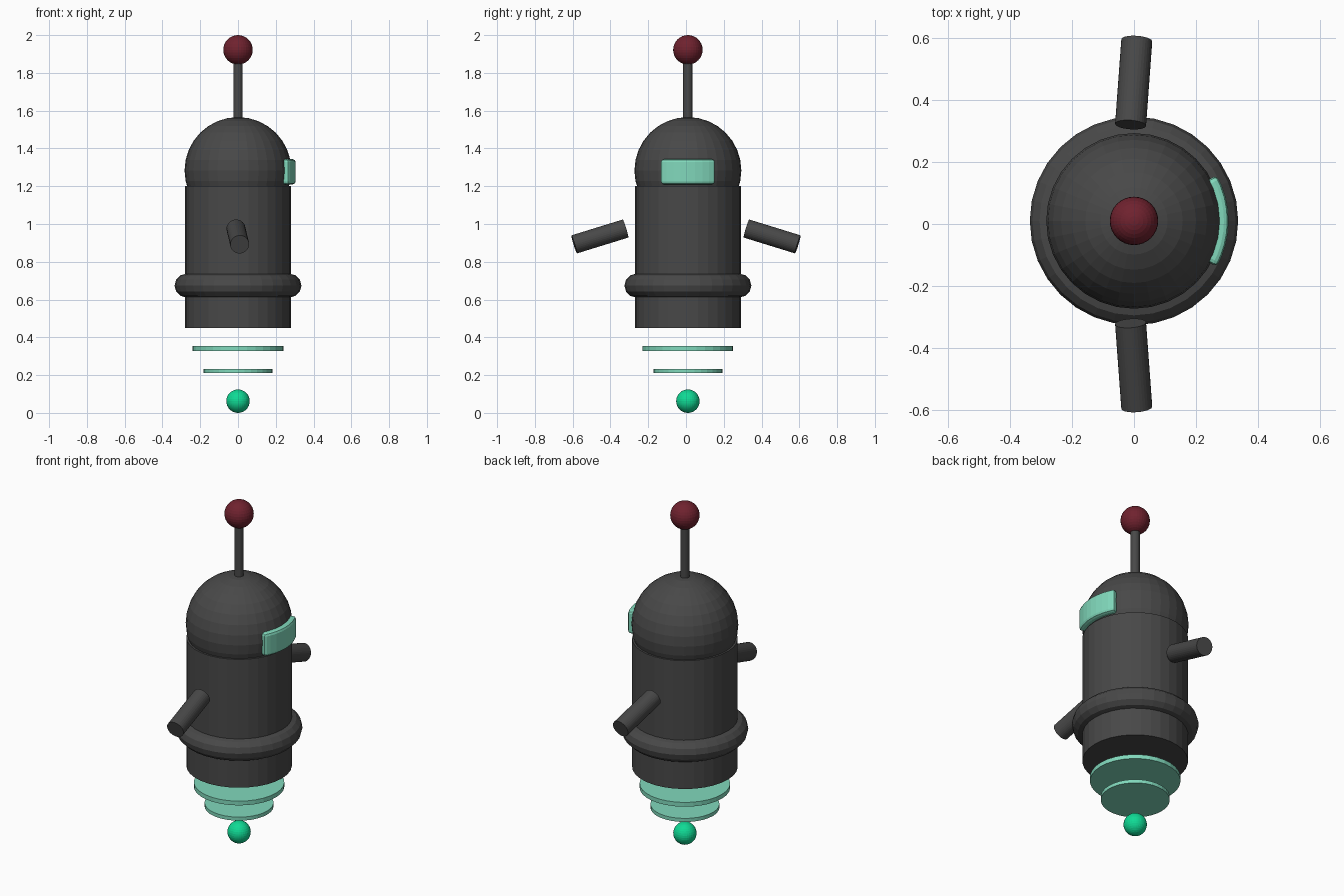
import bpy
import bmesh
import math
from mathutils import Vector

if "Cube" in bpy.data.objects:
    bpy.data.objects.remove(bpy.data.objects["Cube"])

CY = 0.01  # body axis offset in y


def material(name, rgb):
    mat = bpy.data.materials.new(name)
    mat.use_nodes = True
    color = (*rgb, 1)
    mat.diffuse_color = color
    mat.node_tree.nodes["Principled BSDF"].inputs["Base Color"].default_value = color
    return mat


GREY = material("dark grey", (0.065, 0.065, 0.065))
MINT = material("mint", (0.22, 0.69, 0.50))
RED = material("dark red", (0.16, 0.016, 0.028))
GREEN = material("bright green", (0.005, 0.70, 0.30))


def finish(name, mat):
    obj = bpy.context.object
    obj.name = name
    obj.data.materials.append(mat)
    return obj


def ball(name, radius, z, mat):
    bpy.ops.mesh.primitive_uv_sphere_add(segments=32, ring_count=16,
                                         radius=radius, location=(0, CY, z))
    return finish(name, mat)


def rod(name, radius, start, end, mat, sides=32):
    a, b = Vector(start), Vector(end)
    bpy.ops.mesh.primitive_cylinder_add(
        vertices=sides, radius=radius, depth=(b - a).length, location=(a + b) / 2,
        rotation=(b - a).to_track_quat('Z', 'Y').to_euler())
    return finish(name, mat)


def disc(name, radius, bottom, top, mat):
    return rod(name, radius, (0, CY, bottom), (0, CY, top), mat)


# Body, dome and belt
disc("body", 0.28, 0.45, 1.2, GREY)
ball("dome", 0.283, 1.283, GREY)
bpy.ops.mesh.primitive_torus_add(major_radius=0.273, minor_radius=0.063,
                                 major_segments=32, minor_segments=12,
                                 location=(0, CY, 0.674))
finish("belt", GREY)

# Antenna
rod("antenna", 0.025, (0, CY, 1.54), (0, CY, 1.88), GREY, 16)
ball("antenna_tip", 0.078, 1.922, RED)

# Floating thruster discs and glowing ball
disc("upper_thruster_disc", 0.24, 0.328, 0.353, MINT)
disc("lower_thruster_disc", 0.183, 0.212, 0.233, MINT)
ball("thruster_glow", 0.062, 0.062, GREEN)

# Floating arms
for name, side in (("right_arm", -1), ("left_arm", 1)):
    rod(name, 0.05, (-0.011, side * 0.32, 0.976), (0.009, side * 0.592, 0.892), GREY)

# Curved visor wrapped around the +x side of the dome
STEPS, HALF = 8, math.radians(29)
bm = bmesh.new()
rings = []
for i in range(STEPS + 1):
    t = HALF * (2 * i / STEPS - 1)
    rings.append([bm.verts.new((r * math.cos(t), CY + r * math.sin(t), z))
                  for r, z in ((0.24, 1.21), (0.305, 1.21), (0.305, 1.343), (0.24, 1.343))])
for a, b in zip(rings, rings[1:]):
    for k in range(4):
        n = (k + 1) % 4
        bm.faces.new((a[k], b[k], b[n], a[n]))
bm.faces.new(rings[0])
bm.faces.new(rings[-1][::-1])
bmesh.ops.recalc_face_normals(bm, faces=bm.faces)
mesh = bpy.data.meshes.new("visor")
bm.to_mesh(mesh)
bm.free()
visor = bpy.data.objects.new("visor", mesh)
bpy.context.collection.objects.link(visor)
mesh.materials.append(MINT)
bevel = visor.modifiers.new("rounded_edges", 'BEVEL')
bevel.width = 0.015
bevel.segments = 2
bevel.limit_method = 'ANGLE'
bevel.angle_limit = math.radians(40)
